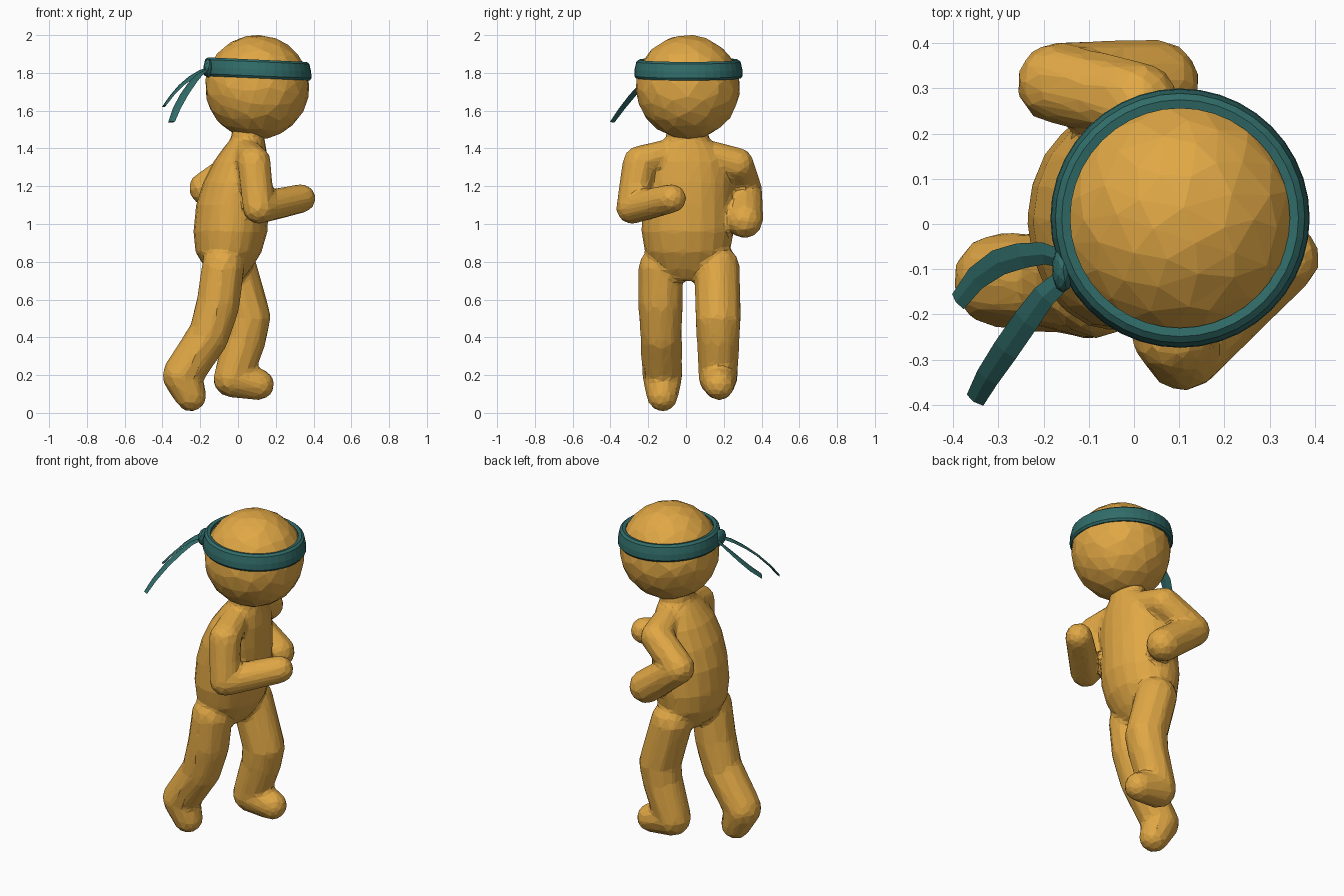
import bpy, bmesh
from math import pi, cos, sin
from mathutils import Vector, Matrix

if "Cube" in bpy.data.objects:
    bpy.data.objects.remove(bpy.data.objects["Cube"])


def material(name, rgb):
    m = bpy.data.materials.new(name)
    m.diffuse_color = (*rgb, 1)
    m.use_nodes = True
    m.node_tree.nodes["Principled BSDF"].inputs["Base Color"].default_value = m.diffuse_color
    return m


SKIN = material("golden", (0.75, 0.39, 0.06))
CLOTH = material("teal", (0.03, 0.15, 0.14))


def to_object(name, bm, mat):
    bmesh.ops.recalc_face_normals(bm, faces=bm.faces[:])
    me = bpy.data.meshes.new(name)
    bm.to_mesh(me)
    bm.free()
    me.materials.append(mat)
    ob = bpy.data.objects.new(name, me)
    bpy.context.collection.objects.link(ob)
    return ob


def capsule(bm, a, b):
    """Tapered capsule: convex hull around two balls given as (x, y, z, radius)."""
    tmp = bmesh.new()
    for x, y, z, r in (a, b):
        bmesh.ops.create_icosphere(tmp, subdivisions=2, radius=r,
                                   matrix=Matrix.Translation((x, y, z)))
    hull = bmesh.ops.convex_hull(tmp, input=tmp.verts[:])
    junk = {v for v in hull["geom_interior"] + hull["geom_unused"]
            if isinstance(v, bmesh.types.BMVert)}
    bmesh.ops.delete(tmp, geom=list(junk), context='VERTS')
    bmesh.ops.recalc_face_normals(tmp, faces=tmp.faces[:])
    me = bpy.data.meshes.new("tmp")
    tmp.to_mesh(me)
    tmp.free()
    bm.from_mesh(me)
    bpy.data.meshes.remove(me)


def limb(bm, points):
    for a, b in zip(points, points[1:]):
        capsule(bm, a, b)


def loft(bm, rings, closed=False):
    """Skin a list of equal-length rings of points."""
    vs = [[bm.verts.new(p) for p in ring] for ring in rings]
    n = len(vs[0])
    pairs = list(zip(vs, vs[1:])) + ([(vs[-1], vs[0])] if closed else [])
    for a, b in pairs:
        for i in range(n):
            j = (i + 1) % n
            bm.faces.new((a[i], a[j], b[j], b[i]))
    if not closed:
        bm.faces.new(vs[0][::-1])
        bm.faces.new(vs[-1])


# body: torso loft (z, centre x, half depth, half width)
body = bmesh.new()
torso = [(0.70, -0.04, 0.06, 0.10), (0.76, -0.05, 0.12, 0.17), (0.85, -0.05, 0.175, 0.225),
         (0.96, -0.04, 0.197, 0.245), (1.10, -0.03, 0.193, 0.242), (1.22, -0.01, 0.175, 0.238),
         (1.33, 0.015, 0.145, 0.215), (1.40, 0.035, 0.115, 0.165), (1.45, 0.05, 0.09, 0.115),
         (1.52, 0.065, 0.09, 0.11)]
loft(body, [[(cx + rx * cos(t), 0.008 + ry * sin(t), z)
             for t in (2 * pi * i / 20 for i in range(20))] for z, cx, rx, ry in torso])

# arms: neck root, shoulder, elbow, hand
limb(body, [(0.05, -0.10, 1.37, 0.08), (0.085, -0.245, 1.325, 0.092),
            (0.11, -0.285, 1.085, 0.087), (0.335, -0.075, 1.135, 0.078)])
limb(body, [(0.04, 0.10, 1.37, 0.08), (0.01, 0.27, 1.315, 0.092),
            (-0.17, 0.312, 1.19, 0.092), (0.05, 0.312, 1.02, 0.098)])

# legs: hip, thigh, knee, ankle, toe
limb(body, [(-0.08, -0.135, 0.77, 0.118), (-0.105, -0.135, 0.58, 0.12),
            (-0.155, -0.132, 0.41, 0.112), (-0.295, -0.125, 0.20, 0.108),
            (-0.25, -0.125, 0.09, 0.085)])
limb(body, [(-0.02, 0.165, 0.77, 0.122), (0.055, 0.17, 0.50, 0.122),
            (0.04, 0.17, 0.40, 0.115), (-0.03, 0.17, 0.185, 0.105), (0.11, 0.175, 0.15, 0.084)])

# fuse the parts into one faceted skin
ob = to_object("body", body, SKIN)
fuse = ob.modifiers.new("fuse", 'REMESH')
fuse.mode = 'VOXEL'
fuse.voxel_size = 0.014
soft = ob.modifiers.new("soften", 'SMOOTH')
soft.iterations = 5
low = ob.modifiers.new("facets", 'DECIMATE')
low.ratio = 0.075

# head
head = bmesh.new()
bmesh.ops.create_icosphere(head, subdivisions=4, radius=0.275,
                           matrix=Matrix.Translation((0.102, 0.01, 1.725)))
ob = to_object("head", head, SKIN)
ob.modifiers.new("facets", 'DECIMATE').ratio = 0.25

# headband: closed profile (radius, z) swept round the head
band = bmesh.new()
profile = [(0.243, 1.862), (0.262, 1.866), (0.276, 1.855), (0.285, 1.815),
           (0.287, 1.78), (0.278, 1.768), (0.262, 1.77), (0.25, 1.815)]
loft(band, [[(0.102 + r * cos(t), 0.013 + r * sin(t), z - 0.012 * cos(t) + 0.004)
             for r, z in profile] for t in (2 * pi * i / 40 for i in range(40))], closed=True)
to_object("headband", band, CLOTH)

# knot
knot = bmesh.new()
bmesh.ops.create_icosphere(knot, subdivisions=2, radius=1,
                           matrix=Matrix.Translation((-0.157, -0.10, 1.825))
                           @ Matrix.Diagonal((0.025, 0.052, 0.05, 1)))
to_object("headband_knot", knot, CLOTH)


# trailing ribbon ends: thin strip along a path, widened sideways and downward
def ribbon(name, path, side):
    bm = bmesh.new()
    rings = []
    for i, p in enumerate(path):
        p = Vector(p)
        d = (Vector(path[min(i + 1, len(path) - 1)]) - Vector(path[max(i - 1, 0)])).normalized()
        w = Vector(side)
        w = (w - d * w.dot(d)).normalized()
        n = d.cross(w) * 0.006
        w *= 0.022 + 0.008 * sin(pi * i / (len(path) - 1))
        rings.append([p + w, p + n, p - w, p - n])
    loft(bm, rings)
    to_object(name, bm, CLOTH)


ribbon("ribbon_end_a", [(-0.15, -0.08, 1.82), (-0.20, -0.065, 1.805), (-0.25, -0.07, 1.775),
                        (-0.30, -0.085, 1.735), (-0.35, -0.12, 1.68), (-0.39, -0.172, 1.625)],
       (0.3, 0.8, 0.55))
ribbon("ribbon_end_b", [(-0.155, -0.12, 1.82), (-0.20, -0.16, 1.795), (-0.24, -0.215, 1.75),
                        (-0.285, -0.28, 1.685), (-0.325, -0.34, 1.61), (-0.352, -0.39, 1.54)],
       (0.85, -0.45, 0.2))
